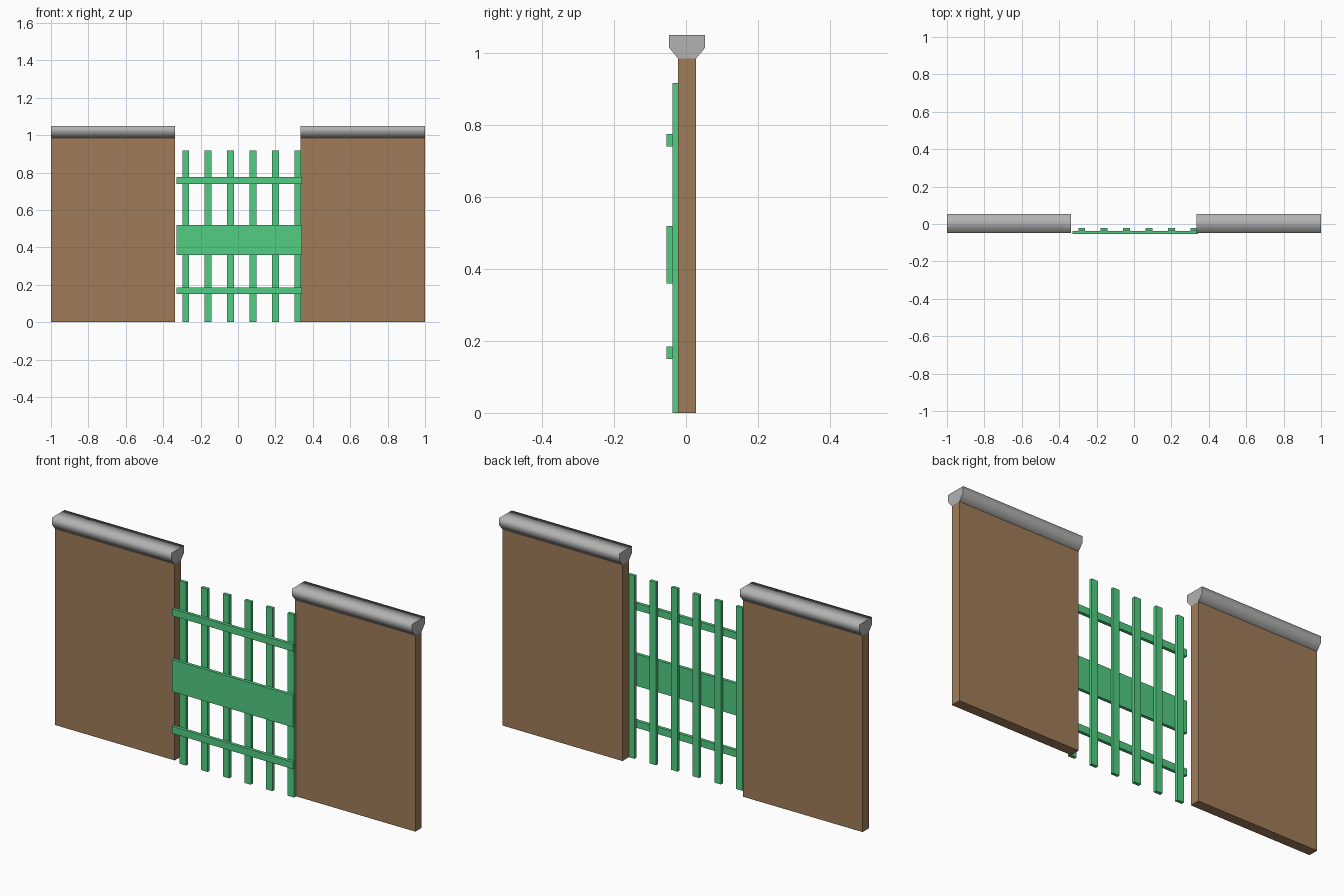
import bpy, bmesh

if "Cube" in bpy.data.objects:
    bpy.data.objects.remove(bpy.data.objects["Cube"])


def material(name, rgb):
    m = bpy.data.materials.new(name)
    m.diffuse_color = (*rgb, 1)
    m.use_nodes = True
    m.node_tree.nodes["Principled BSDF"].inputs["Base Color"].default_value = m.diffuse_color
    return m


BROWN = material("brown_wall", (0.35, 0.202, 0.102))
GREY = material("grey_stone", (0.445, 0.445, 0.44))
GREEN = material("green_paint", (0.084, 0.604, 0.223))


def prism(name, profile, x0, x1, mat, smooth=False):
    """Extrude a (y, z) profile along x; smooth rounds the sides but keeps the ends crisp."""
    bm = bmesh.new()
    a = [bm.verts.new((x0, y, z)) for y, z in profile]
    b = [bm.verts.new((x1, y, z)) for y, z in profile]
    ends = [bm.faces.new(a), bm.faces.new(b)]
    n = len(profile)
    for i in range(n):
        j = (i + 1) % n
        bm.faces.new((a[i], a[j], b[j], b[i])).smooth = smooth
    for f in ends:
        for e in f.edges:
            e.smooth = False
    bmesh.ops.recalc_face_normals(bm, faces=bm.faces[:])
    mesh = bpy.data.meshes.new(name)
    bm.to_mesh(mesh)
    bm.free()
    mesh.materials.append(mat)
    obj = bpy.data.objects.new(name, mesh)
    bpy.context.collection.objects.link(obj)
    return obj


def box(name, x0, x1, y0, y1, z0, z1, mat):
    return prism(name, [(y0, z0), (y1, z0), (y1, z1), (y0, z1)], x0, x1, mat)


# Walls with flared coping stones
coping = [(-0.022, 0.985), (0.028, 0.985), (0.053, 1.015),
          (0.053, 1.05), (-0.047, 1.05), (-0.047, 1.015)]
for side, x0, x1 in (("left", -1.0, -0.336), ("right", 0.333, 1.0)):
    box(side + "_wall", x0, x1, -0.022, 0.028, 0, 0.985, BROWN)
    prism(side + "_coping", coping, x0, x1, GREY, smooth=True)

# Gate slats
for i in range(6):
    x = -0.28 + 0.12 * i
    box(f"gate_slat_{i + 1}", x - 0.018, x + 0.018, -0.038, -0.022, 0, 0.917, GREEN)

# Gate rails and middle board
for name, z0, z1 in (("lower_rail", 0.15, 0.185),
                     ("middle_board", 0.36, 0.52),
                     ("upper_rail", 0.74, 0.775)):
    box(name, -0.328, 0.343, -0.054, -0.038, z0, z1, GREEN)
